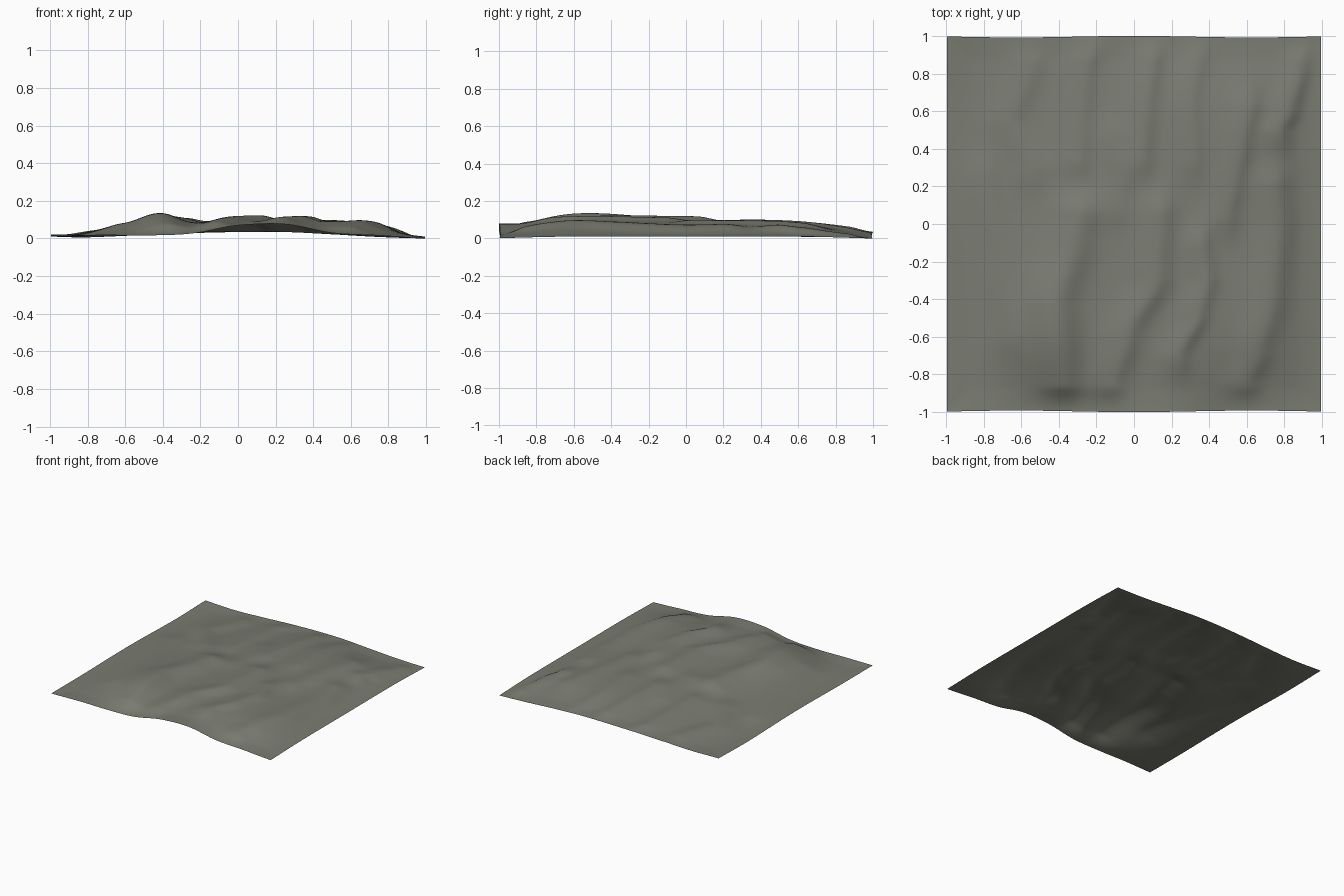
import bpy, bmesh, math

if "Cube" in bpy.data.objects:
    bpy.data.objects.remove(bpy.data.objects["Cube"])

# Broad swell of the sheet: heights on a 9 x 5 lattice, rows from front to back
SWELL = [[.028, .030, .028, .038, .082, .088, .042, .028, .014],
         [.028, .055, .112, .098, .108, .114, .108, .078, .022],
         [.034, .052, .078, .090, .106, .108, .098, .068, .022],
         [.022, .038, .050, .066, .086, .096, .094, .068, .022],
         [.028, .022, .030, .040, .046, .046, .034, .020, .012]]

# Ripple crests: (amplitude, gentle left width, steep right width, [(y, x), ...])
RIPPLES = [
    (.042, .13, .11, [(-.85, -.38), (-.42, -.41), (-.10, -.32), (.05, -.29)]),
    (.022, .12, .07, [(.35, -.30), (.55, -.29), (.80, -.27), (1.0, -.22)]),
    (.030, .12, .08, [(-.85, -.12), (-.60, -.04), (-.30, .12), (.05, .14)]),
    (.022, .10, .06, [(.35, .04), (.60, .06), (.90, .10)]),
    (.024, .09, .06, [(-.70, .24), (-.50, .34), (-.30, .39), (-.12, .36)]),
    (.026, .12, .08, [(-.85, .60), (-.70, .66), (-.40, .74), (0, .78), (.20, .76)]),
    (.020, .11, .06, [(.05, .50), (.20, .53), (.45, .58), (.62, .62)]),
    (.024, .10, .06, [(.50, .78), (.60, .83), (.85, .91)]),
    (.014, .12, .07, [(-.60, -.66), (-.20, -.70), (.25, -.80)]),
    (.016, .12, .08, [(.30, -.54), (.55, -.66), (.85, -.55)]),
    (.014, .10, .07, [(.10, -.08), (.25, -.07), (.45, -.10)]),
    (.016, .09, .06, [(.35, .32), (.65, .30), (1.0, .36)]),
]


def catmull(vals, t):
    """Smooth curve through evenly spaced values, t from 0 to 1."""
    f = t * (len(vals) - 1)
    i = max(0, min(int(f), len(vals) - 2))
    u = f - i
    p1, p2 = vals[i], vals[i + 1]
    p0 = vals[i - 1] if i else p1
    p3 = vals[i + 2] if i + 2 < len(vals) else p2
    return p1 + .5 * u * (p2 - p0 + u * (2*p0 - 5*p1 + 4*p2 - p3
                                         + u * (3*(p1 - p2) + p3 - p0)))


def crest_x(path, y):
    """Sideways position of a crest line at y, eased between points."""
    if y <= path[0][0]:
        return path[0][1]
    for (y0, x0), (y1, x1) in zip(path, path[1:]):
        if y <= y1:
            u = (y - y0) / (y1 - y0)
            u = .5 * u + .5 * u * u * (3 - 2 * u)
            return x0 + (x1 - x0) * u
    return path[-1][1]


def ripple(x, y, amp, left, right, path):
    d = x - crest_x(path, y)
    w = left if d < 0 else right
    over = max(path[0][0] - y, y - path[-1][0], 0)
    return amp * math.exp(-(d / w) ** 2 - (over / .12) ** 2)


def height(x, y):
    t = (.75 * y + .25 * y ** 3 + 1) / 2      # steeper towards front and back hems
    z = catmull([catmull(row, (x + 1) / 2) for row in SWELL], t)
    r = sum(ripple(x, y, *p) for p in RIPPLES) - .008
    # ripples fade towards the hem
    fade = max(0, min(1, (1 - abs(x)) / .12, (1 - abs(y)) / .12))
    return max(z + r * fade, .004)


# Thin rippled sheet, open underneath, hem very slightly drawn in
bm = bmesh.new()
bmesh.ops.create_grid(bm, x_segments=128, y_segments=128, size=1)
for v in bm.verts:
    x, y = v.co.x, v.co.y
    v.co = (.994 * x, y * (.996 + .004 * math.cos(5 * x)), height(x, y))
low = min(v.co.z for v in bm.verts)
for v in bm.verts:
    v.co.z -= low
for f in bm.faces:
    f.smooth = True
mesh = bpy.data.meshes.new("rippled_ground")
bm.to_mesh(mesh)
bm.free()

grey = bpy.data.materials.new("olive grey")
grey.diffuse_color = (.195, .20, .165, 1)
grey.use_nodes = True
grey.node_tree.nodes["Principled BSDF"].inputs["Base Color"].default_value = grey.diffuse_color
mesh.materials.append(grey)
sheet = bpy.data.objects.new("rippled_ground", mesh)
bpy.context.collection.objects.link(sheet)
